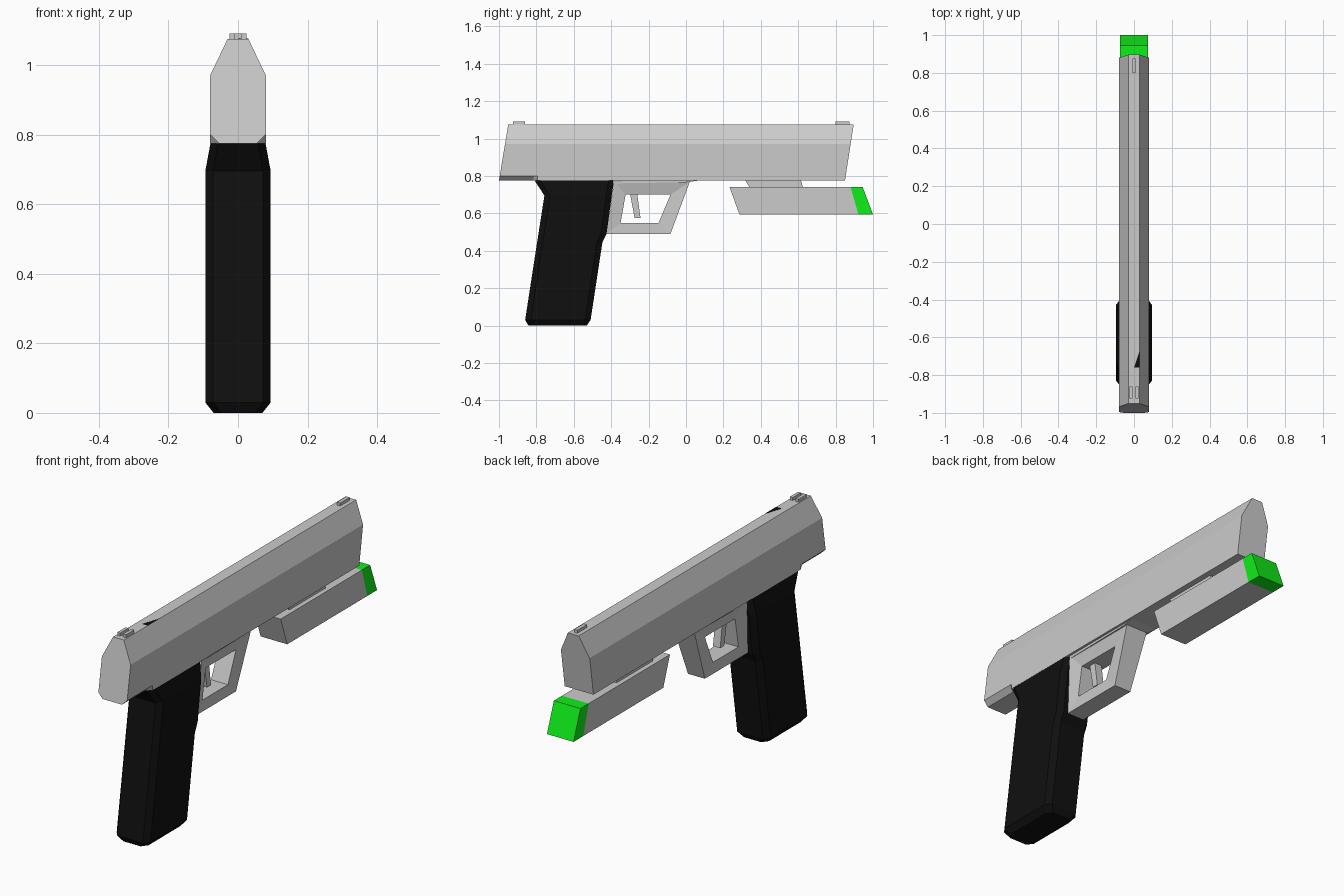
import bpy, bmesh

if "Cube" in bpy.data.objects:
    bpy.data.objects.remove(bpy.data.objects["Cube"])


def material(name, rgb):
    m = bpy.data.materials.new(name)
    m.diffuse_color = (*rgb, 1)
    m.use_nodes = True
    m.node_tree.nodes["Principled BSDF"].inputs["Base Color"].default_value = m.diffuse_color
    return m


BLACK = material("black_grip", (0.005, 0.005, 0.005))
GREEN = material("green_lens", (0.005, 0.85, 0.01))


def loft(name, rings, mat=None, closed=False):
    """Skin a series of equal-length point rings; cap the ends unless closed."""
    bm = bmesh.new()
    vr = [[bm.verts.new(p) for p in r] for r in rings]
    n = len(vr[0])
    pairs = list(zip(vr, vr[1:])) + ([(vr[-1], vr[0])] if closed else [])
    for a, b in pairs:
        for i in range(n):
            j = (i + 1) % n
            bm.faces.new((a[i], a[j], b[j], b[i]))
    if not closed:
        bm.faces.new(vr[0])
        bm.faces.new(vr[-1])
    bmesh.ops.recalc_face_normals(bm, faces=bm.faces)
    me = bpy.data.meshes.new(name)
    bm.to_mesh(me)
    bm.free()
    ob = bpy.data.objects.new(name, me)
    bpy.context.collection.objects.link(ob)
    if mat:
        me.materials.append(mat)
    return ob


def prism(name, profile, x0, x1, mat=None):
    """Extrude a (y, z) side profile from x0 to x1."""
    return loft(name, [[(x, y, z) for y, z in profile] for x in (x0, x1)], mat)


# Slide: raked ends, bevelled top, small lower chamfer at the rear
def slide_ring(y, rake, bottom):
    half = [(bottom, 0.775), (0.08, 0.80), (0.08, 0.97), (0.03, 1.075)]
    pts = half + [(-x, z) for x, z in reversed(half)]
    return [(x, y + rake * (z - 0.775), z) for x, z in pts]


loft("slide", [slide_ring(-1.0, 0.165, 0.054), slide_ring(-0.815, 0, 0.054),
               slide_ring(-0.795, 0, 0.0799), slide_ring(0.85, 0.155, 0.0799)])


# Grip: stacked octagonal sections (z, back y, front y, half width)
def grip_ring(z, y0, y1, w, cx=0.022, cy=0.03):
    half = [(w - cx, y0), (w, y0 + cy), (w, y1 - cy), (w - cx, y1)]
    return [(x, y, z) for x, y in half + [(-x, y) for x, y in reversed(half)]]


grip_sections = [(0, -0.842, -0.53, 0.07), (0.03, -0.86, -0.51, 0.094),
                 (0.445, -0.796, -0.447, 0.094), (0.49, -0.789, -0.425, 0.094),
                 (0.695, -0.757, -0.397, 0.094), (0.776, -0.81, -0.385, 0.079)]
loft("grip", [grip_ring(*s) for s in grip_sections], BLACK)

# Trigger guard: closed frame that flares where it meets the slide
outer = [(-0.385, 0.772, 0.07), (0.02, 0.768, 0.06),
         (-0.083, 0.49, 0.047), (-0.425, 0.49, 0.047)]
inner = [(-0.323, 0.70), (-0.083, 0.70), (-0.147, 0.548), (-0.35, 0.548)]
loft("trigger_guard",
     [[(w, y, z), (-w, y, z), (-0.047, v, u), (0.047, v, u)]
      for (y, z, w), (v, u) in zip(outer, inner)], closed=True)
prism("guard_fillet", [(-0.39, 0.776), (0.07, 0.776), (0.0, 0.766), (-0.39, 0.76)],
      -0.068, 0.068)

# Trigger
prism("trigger", [(-0.30, 0.71), (-0.262, 0.71), (-0.243, 0.575), (-0.275, 0.575)],
      -0.02, 0.02)

# Under-barrel light with mount and coloured lens
prism("light_mount", [(0.318, 0.776), (0.615, 0.776), (0.625, 0.738), (0.34, 0.738)],
      -0.05, 0.05)
prism("light_body", [(0.233, 0.74), (0.88, 0.74), (0.922, 0.593), (0.286, 0.593)],
      -0.074, 0.074)
prism("light_lens", [(0.88, 0.74), (0.945, 0.74), (1.0, 0.593), (0.922, 0.593)],
      -0.074, 0.074, GREEN)


# Sights: one front blade, two rear posts
def sight(name, x0, x1, y0, y1):
    prism(name, [(y0, 1.07), (y1, 1.07), (y1, 1.09), (y0, 1.09)], x0, x1)


sight("front_sight", -0.009, 0.009, 0.80, 0.875)
for side, s in (("left", -1), ("right", 1)):
    sight("rear_sight_" + side, s * 0.008, s * 0.024, -0.925, -0.86)

# Dark triangular inlay on the slide top
loft("slide_inlay", [[(0, -0.76, z), (0.03, -0.76, z), (0.03, -0.67, z)]
                     for z in (1.07, 1.076)], BLACK)
